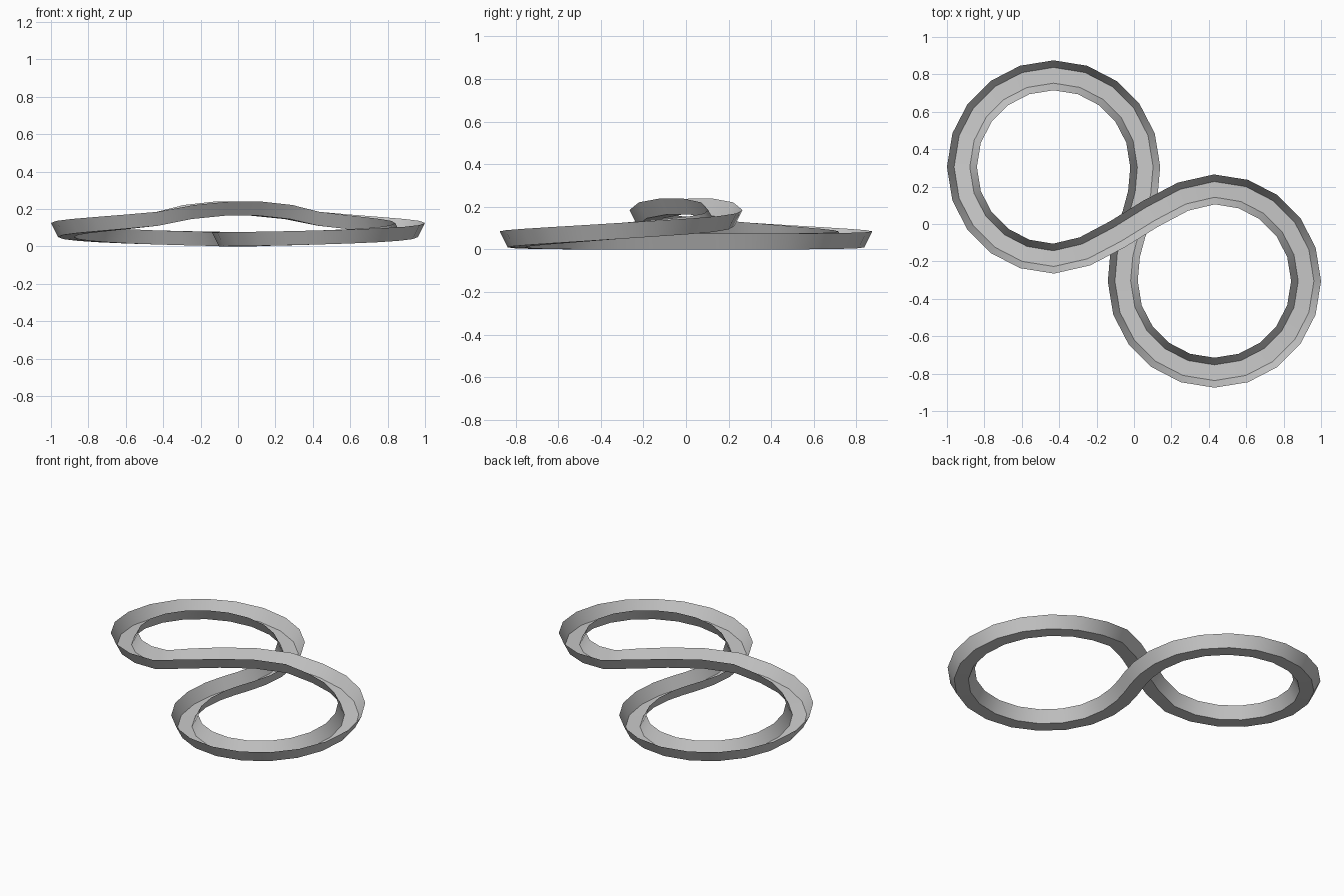
import bpy, bmesh
from mathutils import Vector
from mathutils.geometry import interpolate_bezier

if "Cube" in bpy.data.objects:
    bpy.data.objects.remove(bpy.data.objects["Cube"])

HANDLE = 0.27      # quarter-circle handle length for radius 0.49
STEPS = 5          # segments between path knots

# One half of the path: x, y, travel direction, z, handle rise before, handle rise after
half = [
    (0.06, 0.305, (0, 1), 0.0, 0.0, 0.0),
    (-0.43, 0.795, (-1, 0), 0.01, 0.008, 0.008),
    (-0.92, 0.305, (0, -1), 0.05, 0.02, 0.02),
    (-0.43, -0.185, (1, 0), 0.11, 0.03, 0.075),
]
# The other half is the same path turned 180 degrees and travelled backwards
other = [(-x, -y, d, z, -after, -before)
         for x, y, d, z, before, after in reversed(half)]
knots = half + other

# Trough cross-section: sideways offset, height (open at the top)
profile = [(-0.08, 0.075), (-0.042, 0.0), (0.042, 0.0), (0.08, 0.075)]


def sample_path():
    points = []
    for a, b in zip(knots, knots[1:] + knots[:1]):
        p0, p3 = Vector((a[0], a[1], a[3])), Vector((b[0], b[1], b[3]))
        p1 = p0 + Vector((a[2][0] * HANDLE, a[2][1] * HANDLE, a[5]))
        p2 = p3 - Vector((b[2][0] * HANDLE, b[2][1] * HANDLE, b[4]))
        points += interpolate_bezier(p0, p1, p2, p3, STEPS + 1)[:-1]
    return points


def sweep(name, path, section):
    bm = bmesh.new()
    rings = []
    n = len(path)
    for i, p in enumerate(path):
        t1 = (p - path[i - 1]).normalized()
        t2 = (path[(i + 1) % n] - p).normalized()
        t = t1 + t2
        side = Vector((t.y, -t.x, 0)).normalized()
        rings.append([bm.verts.new(p + side * u + Vector((0, 0, h)))
                      for u, h in section])
    for i in range(n):
        a, b = rings[i], rings[(i + 1) % n]
        for k in range(len(section) - 1):
            bm.faces.new((a[k], a[k + 1], b[k + 1], b[k]))
    mesh = bpy.data.meshes.new(name)
    bm.to_mesh(mesh)
    bm.free()
    obj = bpy.data.objects.new(name, mesh)
    bpy.context.collection.objects.link(obj)
    return obj


# Figure-eight track with a bridge over the crossing
track = sweep("figure_eight_track", sample_path(), profile)
bpy.context.view_layer.objects.active = track
track.select_set(True)
bpy.ops.object.shade_smooth_by_angle(angle=0.6)
